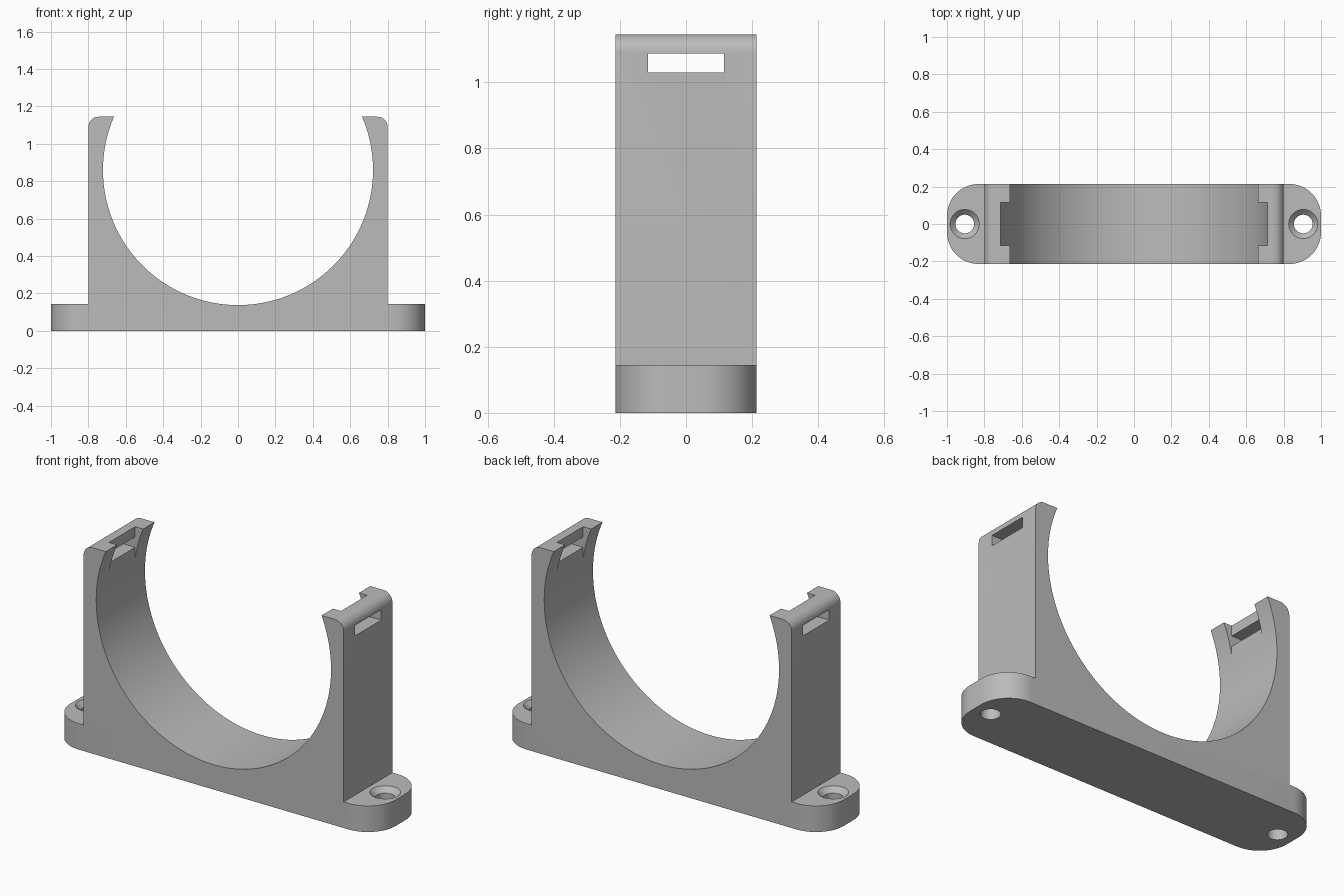
import bpy, bmesh
from math import sin, cos, pi, atan2, sqrt
from mathutils import Vector

if "Cube" in bpy.data.objects:
    bpy.data.objects.remove(bpy.data.objects["Cube"])

HALF_DEPTH, TOP, FOOT, WALL = 0.214, 1.145, 0.145, 0.80
BORE_Z, BORE_R = 0.86, 0.722
HOLE_X, HOLE_R, SINK_R = 0.905, 0.05, 0.078


def arc(cx, cy, r, start, end, steps):
    angles = [start + (end - start) * i / steps for i in range(steps + 1)]
    return [(cx + r * cos(a), cy + r * sin(a)) for a in angles]


def prism(name, outline, axis, low, high):
    """Extrude an outline along y (outline in x, z) or z (outline in x, y)."""
    bm = bmesh.new()
    place = (lambda p: (p[0], low, p[1])) if axis == "y" else (lambda p: (p[0], p[1], low))
    face = bm.faces.new([bm.verts.new(place(p)) for p in outline])
    grown = bmesh.ops.extrude_face_region(bm, geom=[face])["geom"]
    shift = Vector((0, high - low, 0)) if axis == "y" else Vector((0, 0, high - low))
    bmesh.ops.translate(bm, vec=shift, verts=[v for v in grown if isinstance(v, bmesh.types.BMVert)])
    return finish(name, bm)


def finish(name, bm):
    bmesh.ops.recalc_face_normals(bm, faces=bm.faces)
    mesh = bpy.data.meshes.new(name)
    bm.to_mesh(mesh)
    bm.free()
    obj = bpy.data.objects.new(name, mesh)
    bpy.context.collection.objects.link(obj)
    return obj


def cut(target, cutter, operation="DIFFERENCE"):
    mod = target.modifiers.new("cut", "BOOLEAN")
    mod.operation, mod.solver, mod.object = operation, "EXACT", cutter
    bpy.context.view_layer.objects.active = target
    bpy.ops.object.modifier_apply(modifier=mod.name)
    bpy.data.objects.remove(cutter)


def mirrored(points):
    """Close a right-hand outline with its left-hand reflection."""
    return points + [(-x, y) for x, y in reversed(points)]


# Front silhouette: feet, rounded uprights and the open round cradle
fillet = 0.055
tip = atan2(TOP - BORE_Z, sqrt(BORE_R ** 2 - (TOP - BORE_Z) ** 2))
right_side = [(1.2, 0), (1.2, FOOT), (WALL, FOOT)]
right_side += arc(WALL - fillet, TOP - fillet, fillet, 0, pi / 2, 10)
bore = arc(0, BORE_Z, BORE_R, tip, -pi - tip, 112)
left_side = [(-x, z) for x, z in reversed(right_side)]
bracket = prism("pipe_bracket", right_side + bore + left_side, "y", -0.4, 0.4)

# Plan outline with rounded foot corners
corner = 0.17
right_plan = arc(1 - corner, -HALF_DEPTH + corner, corner, -pi / 2, 0, 16)
right_plan += arc(1 - corner, HALF_DEPTH - corner, corner, 0, pi / 2, 16)
cut(bracket, prism("plan_cutter", mirrored(right_plan), "z", -0.2, 1.4), "INTERSECT")

# Strap recess inside the tips, with a slot through each upright
recess = 0.713
slot = [(recess, 0.86), (recess, 1.03), (0.95, 1.03), (0.95, 1.088),
        (recess, 1.088), (recess, 1.3)]
cut(bracket, prism("strap_cutter", mirrored(slot), "y", -0.115, 0.115))

# Countersunk screw holes, each a turned profile
sink = SINK_R - HOLE_R
lift = 0.02
profile = [(HOLE_R, -0.1), (HOLE_R, FOOT - sink), (SINK_R + lift, FOOT + lift)]
for side in (-1, 1):
    bm = bmesh.new()
    n = 40
    rings = [[bm.verts.new((side * HOLE_X + r * cos(2 * pi * i / n), r * sin(2 * pi * i / n), z))
              for i in range(n)] for r, z in profile]
    for a, b in zip(rings, rings[1:]):
        for i in range(n):
            j = (i + 1) % n
            bm.faces.new((a[i], a[j], b[j], b[i]))
    bm.faces.new(rings[0])
    bm.faces.new(rings[-1])
    cut(bracket, finish("screw_cutter", bm))

# Plain grey plastic
grey = bpy.data.materials.new("grey plastic")
grey.use_nodes = True
colour = (0.5, 0.5, 0.5, 1)
grey.diffuse_color = colour
grey.node_tree.nodes["Principled BSDF"].inputs["Base Color"].default_value = colour
bracket.data.materials.clear()
bracket.data.materials.append(grey)

bpy.ops.object.select_all(action="DESELECT")
bracket.select_set(True)
bpy.context.view_layer.objects.active = bracket
bpy.ops.object.shade_smooth_by_angle(angle=pi / 6)
